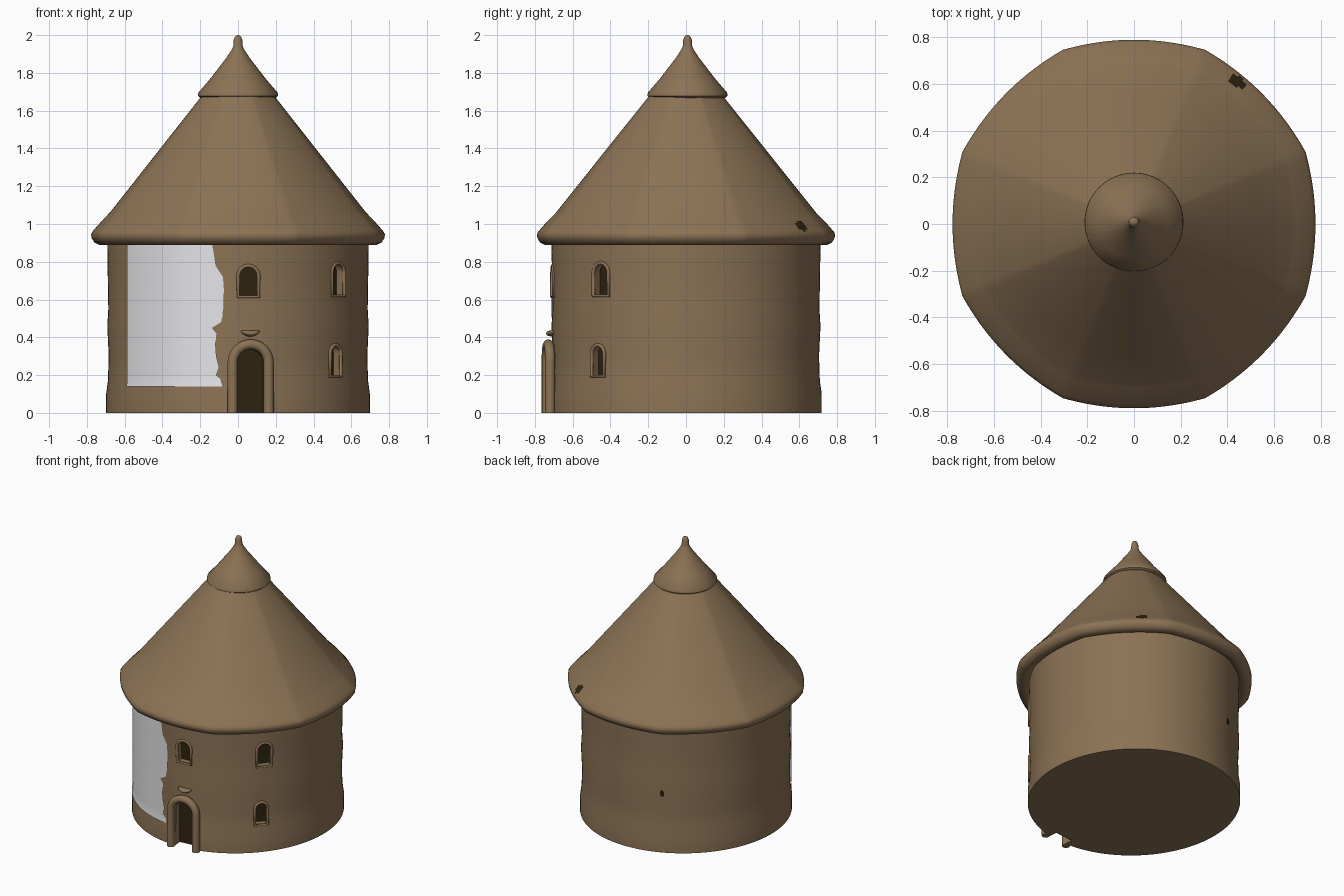
import bpy, bmesh
from math import sin, cos, pi, sqrt, radians, asin
from mathutils import Vector

cube = bpy.data.objects.get("Cube")
if cube:
    bpy.data.objects.remove(cube)


def material(name, rgb):
    m = bpy.data.materials.new(name)
    m.use_nodes = True
    m.diffuse_color = (*rgb, 1)
    m.node_tree.nodes["Principled BSDF"].inputs["Base Color"].default_value = (*rgb, 1)
    return m


CLAY = material("brown clay", (0.26, 0.17, 0.09))
DARK = material("dark opening", (0.026, 0.017, 0.005))
PLASTER = material("pale plaster", (0.78, 0.78, 0.8))
WALL_X, WALL_Y = 0.69, 0.71


def finish(name, bm, *mats):
    bmesh.ops.recalc_face_normals(bm, faces=bm.faces)
    me = bpy.data.meshes.new(name)
    bm.to_mesh(me)
    bm.free()
    ob = bpy.data.objects.new(name, me)
    bpy.context.collection.objects.link(ob)
    for m in mats:
        me.materials.append(m)
    return ob


def smooth(ob, angle=35):
    bpy.ops.object.select_all(action='DESELECT')
    ob.select_set(True)
    bpy.context.view_layer.objects.active = ob
    bpy.ops.object.shade_smooth_by_angle(angle=radians(angle))


def lathe(profile, steps, sx=1, sy=1, shape=lambda a: 1):
    """Closed turned solid; profile is (radius, height) from bottom to top."""
    bm = bmesh.new()
    rings = []
    for r, z in profile:
        ring = []
        for i in range(steps):
            a = 2 * pi * i / steps
            k = r * shape(a)
            ring.append(bm.verts.new((k * sx * cos(a), k * sy * sin(a), z)))
        rings.append(ring)
    for low, high in zip(rings, rings[1:]):
        for i in range(steps):
            j = (i + 1) % steps
            bm.faces.new((low[i], low[j], high[j], high[i]))
    bm.faces.new(rings[0])
    bm.faces.new(rings[-1])
    return bm


def on_wall(az, u, z, out=0):
    """Point beside the wall spot at angle az: u sideways, out along the normal."""
    tangent, normal = Vector((cos(az), sin(az), 0)), Vector((sin(az), -cos(az), 0))
    base = Vector((WALL_X * sin(az), -WALL_Y * cos(az), z))
    return base + tangent * u + normal * out


def arch(half, bottom, top, steps=12):
    spring = top - half
    curve = [(half * cos(pi * i / steps), spring + half * sin(pi * i / steps)) for i in range(steps + 1)]
    return [(half, bottom)] + curve + [(-half, bottom)]


def prism(name, az, outline, inner, outer, mat):
    bm = bmesh.new()
    back, front = ([bm.verts.new(on_wall(az, u, z, d)) for u, z in outline] for d in (inner, outer))
    bm.faces.new(back)
    bm.faces.new(front)
    for i in range(len(outline)):
        j = (i + 1) % len(outline)
        bm.faces.new((back[i], back[j], front[j], front[i]))
    return finish(name, bm, mat)


def moulding(name, az, outline, radius, out, closed):
    cu = bpy.data.curves.new(name, 'CURVE')
    cu.dimensions = '3D'
    cu.bevel_depth, cu.bevel_resolution = radius, 3
    cu.use_fill_caps = True
    sp = cu.splines.new('POLY')
    sp.points.add(len(outline) - 1)
    for p, (u, z) in zip(sp.points, outline):
        p.co = (*on_wall(az, u, z, out), 1)
    sp.use_cyclic_u = closed
    sp.use_smooth = True
    cu.materials.append(CLAY)
    ob = bpy.data.objects.new(name, cu)
    bpy.context.collection.objects.link(ob)
    return ob


# Round wall with a slightly wider foot
wall_profile = [(1.012, 0), (1.012, 0.1), (0.998, 0.17), (0.992, 0.3),
                (1.003, 0.46), (0.995, 0.55), (1, 0.75), (1.004, 0.95)]
wall = finish("wall", lathe(wall_profile, 128, WALL_X, WALL_Y), CLAY)

# Door and windows: angle, half width, bottom, top
door_az = asin(0.065 / WALL_X)
openings = {
    "door": (door_az, 0.073, 0, 0.335),
    "upper_front_window": (0.08, 0.05, 0.615, 0.775),
    "upper_left_window": (0.88, 0.048, 0.62, 0.79),
    "lower_left_window": (0.85, 0.04, 0.195, 0.355),
}
for name, (az, half, bottom, top) in openings.items():
    cut_bottom = bottom if bottom else -0.05
    cutter = prism(name + "_cutter", az, arch(half, cut_bottom, top), -0.06, 0.15, CLAY)
    mod = wall.modifiers.new("cut", 'BOOLEAN')
    mod.operation, mod.solver, mod.object = 'DIFFERENCE', 'EXACT', cutter
    bpy.context.view_layer.objects.active = wall
    bpy.ops.object.modifier_apply(modifier=mod.name)
    bpy.data.objects.remove(cutter)
    prism(name + "_dark", az, arch(half, bottom + 0.002, top), -0.062, -0.053, DARK)
    if bottom:
        moulding(name + "_rim", az, arch(half + 0.004, bottom, top + 0.004), 0.01, -0.003, True)
smooth(wall)

# Thick rounded door surround and the small hood above it
moulding("door_surround", door_az, arch(0.096, 0.0, 0.363), 0.027, 0.022, False)
bm = bmesh.new()
bmesh.ops.create_uvsphere(bm, u_segments=20, v_segments=10, radius=1)
for v in bm.verts:
    v.co = on_wall(door_az, v.co.x * 0.05, 0.42 + v.co.z * 0.016 + 0.012 * v.co.x ** 2, -v.co.y * 0.034)
smooth(finish("door_hood", bm, CLAY), 80)

# Small vent at the back
prism("back_vent", pi + 0.39, arch(0.011, 0.41, 0.45), -0.004, 0.004, DARK)

# Patch of pale plaster with a ragged edge
ragged = [(0.14, -0.085), (0.18, -0.09), (0.2, -0.115), (0.24, -0.1), (0.3, -0.115),
          (0.37, -0.12), (0.42, -0.115), (0.45, -0.14), (0.48, -0.09), (0.55, -0.075),
          (0.65, -0.075), (0.72, -0.08), (0.78, -0.12), (0.85, -0.13), (0.9, -0.14)]
bm = bmesh.new()
rows = []
for z, right in ragged:
    a0, a1 = asin(-0.59 / 0.7), asin(right / 0.7)
    row = []
    for i in range(25):
        a = a0 + (a1 - a0) * i / 24
        row.append(bm.verts.new(on_wall(a, 0, z, 0.006 if z > 0.16 else 0.01)))
    rows.append(row)
for low, high in zip(rows, rows[1:]):
    for i in range(24):
        bm.faces.new((low[i], low[i + 1], high[i + 1], high[i]))
patch = finish("plaster_patch", bm, PLASTER)
if sum(p.normal.y for p in patch.data.polygons) > 0:
    patch.data.flip_normals()
smooth(patch)


# Roof: softly eight-sided cone with a rolled eave
def facets(a):
    d = a % (pi / 4) - pi / 8
    off = pi / 8 - abs(d)
    flat = cos(pi / 8) / cos(pi / 8 - off)
    b = (a - pi / 8) % (pi / 4) - pi / 8
    flat = cos(pi / 8) / cos(b)
    return 0.7 + 0.3 * flat


eave = [(0.69, 0.95), (0.71, 0.91), (0.735, 0.893), (0.765, 0.89), (0.79, 0.902),
        (0.805, 0.925), (0.808, 0.945), (0.8, 0.96)]
slope = [(0.8 - 0.085 * t - 0.01 * t * t, 0.96 + 0.1 * t) for t in (i / 9 for i in range(1, 10))]
upper = [(0.705 + (0.19 - 0.705) * t, 1.06 + (1.69 - 1.06) * t) for t in (0.25, 0.5, 0.75, 1)]
bm = lathe(eave + slope + upper, 192, 0.985, 1, facets)
hole = Vector((0.455, 0.625, 1.0))
for f in bm.faces:
    d = f.calc_center_median() - hole
    if (d.x / 0.045) ** 2 + (d.y / 0.04) ** 2 + (d.z / 0.042) ** 2 < 1:
        f.material_index = 1
smooth(finish("roof", bm, CLAY, DARK), 50)

# Pointed cap with its finial
cap = [(0.17, 1.67), (0.2, 1.668), (0.212, 1.678), (0.21, 1.695), (0.15, 1.765), (0.1, 1.83),
       (0.06, 1.882), (0.032, 1.925), (0.024, 1.945), (0.023, 1.975), (0.016, 1.993), (0.004, 2)]
cap_ob = finish("roof_cap", lathe(cap, 64), CLAY)
cap_ob.location.y = 0.008
smooth(cap_ob, 50)
